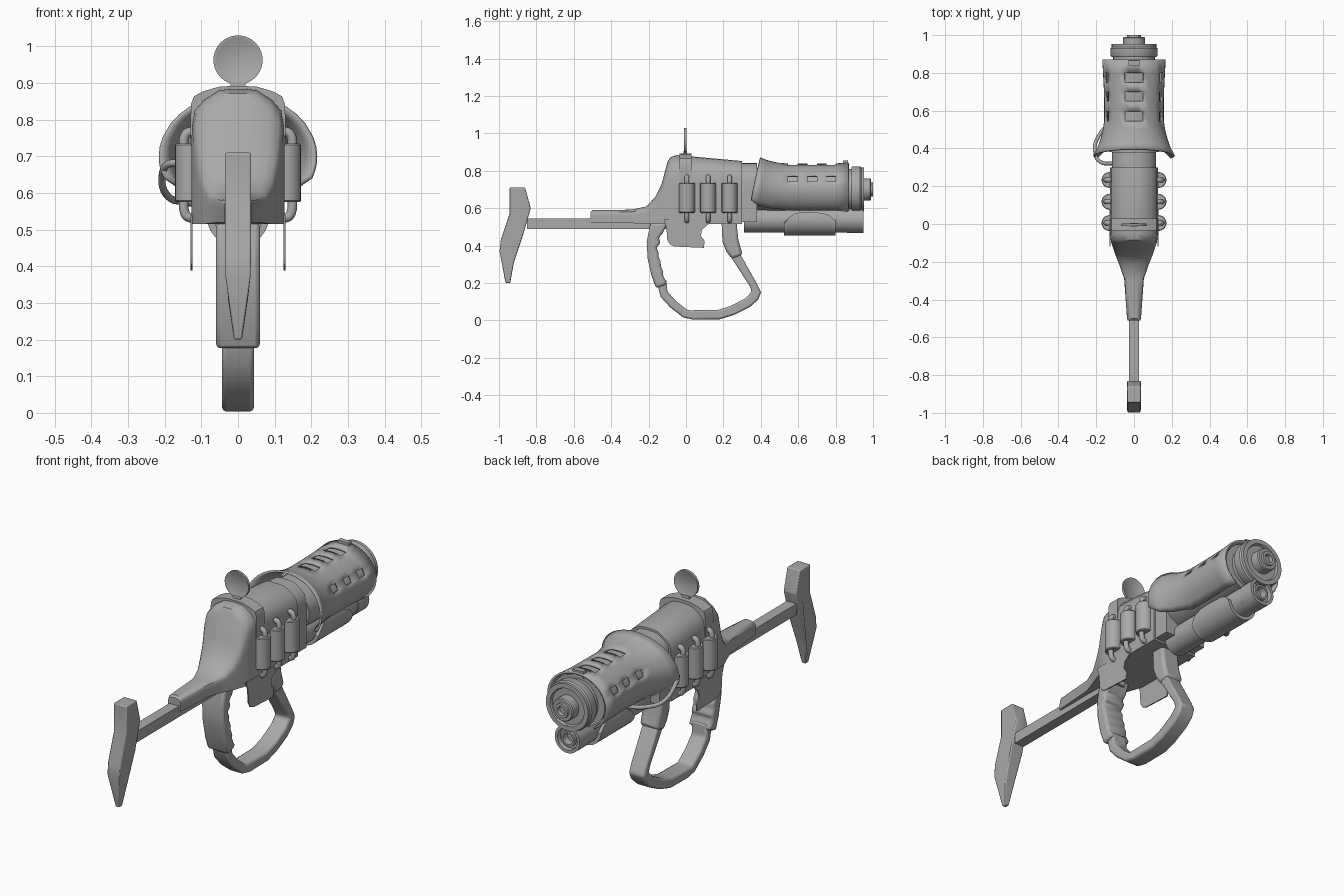
import bpy, bmesh
from math import sin, cos, pi, radians
from mathutils import Vector

if "Cube" in bpy.data.objects:
    bpy.data.objects.remove(bpy.data.objects["Cube"])

metal = bpy.data.materials.new("grey_metal")
metal.use_nodes = True
metal.diffuse_color = (0.4, 0.4, 0.4, 1)
metal.node_tree.nodes["Principled BSDF"].inputs["Base Color"].default_value = (0.4, 0.4, 0.4, 1)


def finish(name, bm, bevel=0, angle=35, thick=0):
    bmesh.ops.recalc_face_normals(bm, faces=bm.faces)
    me = bpy.data.meshes.new(name)
    bm.to_mesh(me)
    bm.free()
    for p in me.polygons:
        p.use_smooth = True
    me.set_sharp_from_angle(angle=radians(angle))
    me.materials.append(metal)
    ob = bpy.data.objects.new(name, me)
    bpy.context.collection.objects.link(ob)
    if thick:
        m = ob.modifiers.new("thickness", "SOLIDIFY")
        m.thickness, m.offset = thick, 0
    if bevel:
        m = ob.modifiers.new("bevel", "BEVEL")
        m.width, m.segments, m.limit_method = bevel, 2, "ANGLE"
    return ob


def loft(name, rings, closed=True, caps=True, **kw):
    """Skin a list of point rings."""
    bm = bmesh.new()
    rows = [[bm.verts.new(p) for p in ring] for ring in rings]
    n = len(rows[0])
    for a, b in zip(rows, rows[1:]):
        for i in range(n if closed else n - 1):
            j = (i + 1) % n
            bm.faces.new((a[i], a[j], b[j], b[i]))
    if caps:
        bm.faces.new(rows[0])
        bm.faces.new(rows[-1])
    return finish(name, bm, **kw)


def prism(name, pts, x0, x1, **kw):
    """Extrude a (y, z) outline sideways."""
    return loft(name, [[(x, y, z) for y, z in pts] for x in (x0, x1)], **kw)


def lathe(name, prof, origin, axis="y", n=32, sx=1):
    """Turn a (distance, radius) profile around an axis."""
    ox, oy, oz = origin
    rings = []
    for d, r in prof:
        cs = [(r * cos(2 * pi * i / n), r * sin(2 * pi * i / n)) for i in range(n)]
        rings.append([(ox + u * sx, oy + d, oz + v) if axis == "y" else (ox + u, oy + v, oz + d)
                      for u, v in cs])
    return loft(name, rings)


def tube(name, pts, r):
    cu = bpy.data.curves.new(name, "CURVE")
    cu.dimensions, cu.bevel_depth, cu.bevel_resolution = "3D", r, 3
    cu.resolution_u, cu.use_fill_caps = 6, True
    s = cu.splines.new("BEZIER")
    s.bezier_points.add(len(pts) - 1)
    for b, p in zip(s.bezier_points, pts):
        b.co = p
        b.handle_left_type = b.handle_right_type = "AUTO"
    cu.materials.append(metal)
    ob = bpy.data.objects.new(name, cu)
    bpy.context.collection.objects.link(ob)


# Shoulder stock: tapering butt plate and square rod
butt = prism("stock_butt", [(-.945, .71), (-.86, .71), (-.83, .6), (-.87, .46), (-.92, .31), (-.94, .2),
                            (-.965, .2), (-.997, .37), (-.99, .43), (-.945, .565)], -.036, .036, bevel=.005)
for v in butt.data.vertices:
    if v.co.z < .35:
        v.co.x *= .3 + .7 * (v.co.z - .2) / .17
prism("stock_rod", [(-.85, .49), (-.1, .49), (-.1, .545), (-.85, .545)], -.027, .027)

# Receiver lofted from the stock socket to the barrel
half = [(1, 0), (1, .55), (.99, .72), (.93, .84), (.72, .92), (.4, .99), (.15, 1)]
arch = half + [(-u, v) for u, v in reversed(half)]


def section(y, w, low, top):
    return [(u * w, y, low + v * (top - low)) for u, v in arch]


loft("receiver", [section(*s) for s in (
    (-.51, .034, .52, .58), (-.50, .037, .52, .59), (-.29, .052, .52, .592), (-.21, .08, .517, .61),
    (-.165, .098, .515, .66), (-.13, .11, .515, .73), (-.10, .12, .515, .845), (-.085, .123, .515, .872),
    (-.05, .127, .515, .884), (.30, .127, .515, .852))], angle=40)
loft("receiver_collar", [section(y, .117, .525, .842) for y in (.29, .38)])
for side, x in (("right", -.13), ("left", .124)):
    prism(side + "_trigger_guard", [(-.12, .54), (-.105, .5), (-.1, .43), (-.085, .405), (-.06, .395), (.095, .388),
                                    (.1, .425), (.08, .45), (.085, .485), (.12, .515), (.13, .54)], x, x + .006)

# Sight: saddle, neck and round lens
loft("sight_saddle", [section(y, .129, .72, .892) for y in (-.035, .03)])
prism("sight_neck", [(-.014, .885), (.006, .885), (.004, .905), (-.012, .905)], -.02, .02)
lathe("sight_ring", [(-.005, .057), (-.007, .06), (-.007, .067), (.006, .067), (.006, .06), (.004, .057)],
      (0, -.004, .963), n=40)

# Canisters with bent pipes on both sides
for s, side in ((-1, "right"), (1, "left")):
    for k, y in enumerate((.005, .118, .233)):
        tag = f"{side}_canister_{k + 1}"
        lathe(tag, [(.575, .038), (.579, .042), (.731, .042), (.735, .038)], (s * .13, y, 0), "z", 20)
        for end, z0, z1 in (("top", .72, .765), ("bottom", .59, .535)):
            tube(f"{tag}_{end}_pipe", [(s * .147, y, z0), (s * .147, y, (z0 + z1 * 2) / 3),
                                       (s * .137, y, z1), (s * .11, y, z1)], .013)

# Rear grip with finger scallops, lever loop and front sleeve
grip = [(-.19, .52), (-.21, .42), (-.205, .33), (-.185, .24), (-.16, .172), (-.1, .195)]
for k in range(5):
    z = .215 + k * .05
    y = -.118 - .012 * (k if k < 4 else 2)
    grip += [(y + .008, z), (y - .006, z + .025)]
prism("rear_grip", grip + [(-.125, .465), (-.1, .52)], -.06, .06, bevel=.014)
outer = [(-.155, .2), (-.135, .125), (-.085, .07), (-.015, .016), (.04, .004), (.18, .006), (.26, .03), (.34, .07),
         (.385, .11), (.402, .15), (.38, .195), (.27, .39)]
inner = [(.22, .37), (.34, .185), (.352, .155), (.32, .12), (.24, .078), (.17, .056), (.01, .054), (-.05, .1),
         (-.1, .155), (-.105, .22)]
prism("lever_loop", outer + inner, -.043, .043, bevel=.01)
prism("front_sleeve", [(.19, .53), (.195, .42), (.215, .37), (.245, .328), (.303, .35), (.28, .43), (.27, .53)],
      -.052, .052, bevel=.015)

# Flared, slotted barrel shroud, open underneath
spec = [(.36, .212, .167, -20), (.40, .19, .155, -33), (.45, .172, .144, -42), (.50, .16, .137, -48)]
spec += [(y, .153 + .05 * max(0, y - .68), .134, -55) for y in (.545, .595, .65, .7, .75, .8)]
spec += [(.87, .163, .14, -55)]
cols = [.0, 9, 18, 32, 42, 52, 62, 72, 81]


def shroud_ring(y, rx, rz, low):
    right = [low * k / 4 for k in (4, 3, 2, 1)] + cols
    angs = [radians(a) for a in right + [90] + [180 - a for a in reversed(right)]]
    tilt = .035 * max(0, .5 - y) / .14
    return [(rx * cos(a), y + tilt * sin(a), .7 + rz * sin(a)) for a in angs]


bm = bmesh.new()
rows = [[bm.verts.new(p) for p in shroud_ring(*s)] for s in spec]
last = len(rows[0]) - 1
holes = (6, 11, 12, last - 7, last - 12, last - 13)
for r, (a, b) in enumerate(zip(rows, rows[1:])):
    for i in range(last):
        if not (r in (4, 6, 8) and i in holes):
            bm.faces.new((a[i], a[i + 1], b[i + 1], b[i]))
finish("barrel_shroud", bm, thick=.01, angle=40)
lathe("shroud_liner", [(.38, .115), (.45, .119), (.80, .119), (.86, .128)], (0, 0, .7), sx=1.15)

# Main barrel: stepped muzzle cap and nozzle
lathe("muzzle_cap", [(.84, .11), (.885, .11), (.885, .12), (.892, .124), (.93, .124), (.937, .118), (.952, .118),
                     (.952, .095), (.94, .09), (.94, .058), (.985, .058), (.99, .053), (.99, .038), (1, .036),
                     (1, .022), (.98, .02)], (0, 0, .7), n=40)
prism("muzzle_nub", [(.84, .82), (.865, .82), (.865, .855), (.84, .855)], -.03, .03)

# Lower barrel with recessed bore, and arched fore-end
lathe("lower_barrel", [(.31, .068), (.86, .068), (.862, .07), (.95, .07), (.95, .055), (.93, .052), (.93, .04),
                       (.945, .038), (.945, .028), (.91, .026)], (0, 0, .538))
rings = []
for y, a0 in ((.525, -15), (.55, 8), (.585, 25), (.65, 30), (.73, 25), (.77, 15), (.80, -5)):
    rings.append([(r * cos(t), y, .538 + r * sin(t))
                  for r, span in ((.085, range(17)), (.062, range(16, -1, -1)))
                  for t in [radians(a0 - (180 + 2 * a0) * k / 16) for k in span]])
loft("fore_end", rings)

# Hose looping beside the barrels
tube("side_hose", [Vector(p) for p in ((-.1, .32, .66), (-.18, .33, .682), (-.207, .39, .645),
                                       (-.19, .46, .59), (-.14, .52, .575), (-.06, .55, .565))], .01)
